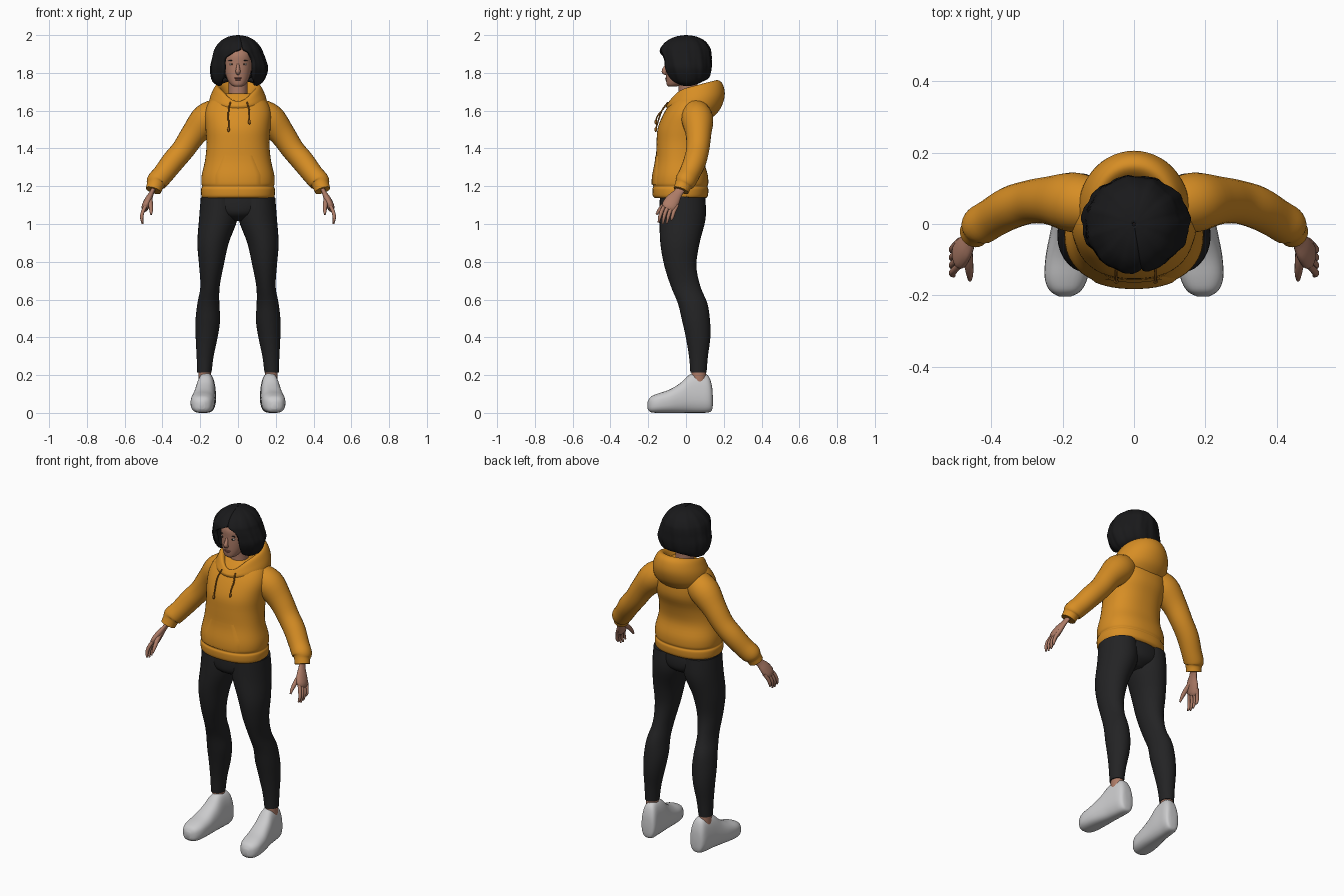
import bpy, bmesh, math
from mathutils import Vector

def material(name, r, g, b):
    m = bpy.data.materials.new(name)
    m.diffuse_color = (r, g, b, 1)
    return m

ORANGE = material("hoodie orange", 0.68, 0.27, 0.018)
CORD = material("cord brown", 0.30, 0.11, 0.01)
BLACK = material("legging black", 0.017, 0.017, 0.018)
HAIR = material("hair black", 0.010, 0.010, 0.011)
SKIN = material("skin", 0.42, 0.20, 0.135)
LIP = material("lip", 0.30, 0.11, 0.085)
WHITE = material("eye white", 0.65, 0.65, 0.62)
IRIS = material("iris brown", 0.05, 0.03, 0.02)
GREY = material("shoe grey", 0.60, 0.60, 0.61)

def smooth(rows, n=4):
    """Catmull-Rom interpolation of parameter rows."""
    out = []
    for i in range(len(rows) - 1):
        a, b, c, d = (rows[max(i - 1, 0)], rows[i], rows[i + 1],
                      rows[min(i + 2, len(rows) - 1)])
        for k in range(n):
            t = k / n
            out.append([0.5 * (2 * q + (r - p) * t + (2 * p - 5 * q + 4 * r - s) * t * t
                               + (3 * q - p - 3 * r + s) * t ** 3)
                        for p, q, r, s in zip(a, b, c, d)])
    return out + [list(rows[-1])]

def oval(a, rx, ry, p=2.0):
    c, s = math.cos(a), math.sin(a)
    return (rx * math.copysign(abs(c) ** (2 / p), c),
            ry * math.copysign(abs(s) ** (2 / p), s))

def skin_rings(name, rings, mat, closed=True, caps=True, fix=True):
    bm = bmesh.new()
    vs = [[bm.verts.new(p) for p in ring] for ring in rings]
    n = len(rings[0])
    for lo, hi in zip(vs, vs[1:]):
        for j in range(n if closed else n - 1):
            k = (j + 1) % n
            bm.faces.new((lo[j], lo[k], hi[k], hi[j]))
    if caps:
        bm.faces.new(vs[0][::-1])
        bm.faces.new(vs[-1])
    if fix:
        bmesh.ops.recalc_face_normals(bm, faces=bm.faces)
    me = bpy.data.meshes.new(name)
    bm.to_mesh(me)
    bm.free()
    me.materials.append(mat)
    ob = bpy.data.objects.new(name, me)
    bpy.context.collection.objects.link(ob)
    return ob

def angles(n):
    return [2 * math.pi * j / n for j in range(n)]

def stack(name, rows, mat, side=1, p=2.0, n=32):
    """Horizontal rings; each row is cx, cy, z, rx, ry."""
    rings = []
    for cx, cy, z, rx, ry in smooth(rows):
        pts = [oval(a, rx, ry, p) for a in angles(n)]
        rings.append([(side * (cx + x), cy + y, z) for x, y in pts])
    return skin_rings(name, rings, mat)

def tube(name, rows, mat, side=1, flat=1.0, n=16, steps=4):
    """Tube along a path; each row is x, y, z, radius."""
    path = smooth(rows, steps)
    rings = []
    for i, (x, y, z, r) in enumerate(path):
        t = Vector(path[min(i + 1, len(path) - 1)][:3]) - Vector(path[max(i - 1, 0)][:3])
        t.normalize()
        u = Vector((0, 1, 0))
        u = (u - t * u.dot(t)).normalized()
        v = t.cross(u)
        ring = [Vector((x, y, z)) + u * r * math.cos(a) + v * r * flat * math.sin(a)
                for a in angles(n)]
        rings.append([(side * q.x, q.y, q.z) for q in ring])
    return skin_rings(name, rings, mat)

def ball(name, loc, size, mat, rot=0):
    bpy.ops.mesh.primitive_uv_sphere_add(segments=20, ring_count=12, radius=1,
                                         location=loc, rotation=(0, rot, 0))
    ob = bpy.context.object
    ob.name, ob.scale = name, size
    ob.data.materials.append(mat)

# Hoodie body
torso = [(0, -.03, 1.137, .186, .135), (0, -.03, 1.15, .194, .146), (0, -.03, 1.185, .195, .148),
         (0, -.03, 1.198, .189, .143), (0, -.03, 1.215, .194, .148), (0, -.03, 1.26, .192, .145),
         (0, -.032, 1.34, .174, .128), (0, -.022, 1.43, .166, .134), (0, -.004, 1.51, .172, .145),
         (0, .012, 1.59, .175, .127), (0, .025, 1.65, .150, .100), (0, .025, 1.69, .09, .065)]
stack("hoodie_body", torso, ORANGE, p=2.3, n=48)

# Front pocket plate following the body
def front_point(x, z, lift):
    rows = smooth(torso)
    _, cy, _, rx, ry = min(rows, key=lambda r: abs(r[2] - z))
    return (x, cy - lift - ry * (1 - abs(x / rx) ** 2.3) ** (1 / 2.3), z)

rings = []
for z in [r[2] for r in smooth(torso) if 1.205 < r[2] < 1.37]:
    w = .125 - .05 * max(0, (z - 1.26) / .11)
    rings.append([front_point(w * (j / 8 - 1), z, .004 if 0 < j < 16 else -.003)
                  for j in range(17)])
skin_rings("pocket", rings, ORANGE, closed=False, caps=False, fix=False)

# Folded hood: cy, z, rx, ry, tilt, front dip
hood = [(.035, 1.555, .125, .095, 0, 0), (.045, 1.60, .152, .135, .05, 0),
        (.05, 1.655, .152, .155, .15, .01), (.048, 1.70, .136, .147, .26, .025),
        (.042, 1.728, .118, .128, .26, .045), (.036, 1.725, .098, .108, .25, .055),
        (.03, 1.69, .078, .082, .2, .05), (.025, 1.64, .058, .055, .1, .02)]
rings = []
for cy, z, rx, ry, tilt, dip in smooth(hood):
    ring = []
    for a in angles(48):
        x, y = oval(a, rx, ry)
        ring.append((x, cy + y, z + tilt * y - dip * max(0, -math.sin(a)) ** 4))
    rings.append(ring)
skin_rings("hood", rings, ORANGE, caps=False)

# Drawstrings with end knots
for x, z in ((-.05, 1.50), (.06, 1.54)):
    tube("drawstring", [(x * .8, -.095, 1.645, .004), (x, -.128, 1.60, .004),
                        (x, -.152, z + .03, .004), (x, -.160, z, .004)], CORD, n=8)
    ball("drawstring_tip", (x, -.160, z), (.007, .007, .013), CORD)

# Hips
stack("hips", [(0, -.02, 1.17, .185, .115), (0, -.018, 1.10, .196, .122),
               (0, -.018, 1.05, .14, .112), (0, -.015, 1.015, .05, .06)], BLACK)

for s, tag in ((1, "left"), (-1, "right")):
    # Legs, ankles
    stack(tag + "_leg", [(.10, -.018, 1.14, .097, .12), (.104, -.018, 1.03, .102, .122),
                         (.132, -.032, .90, .083, .104), (.141, -.030, .78, .065, .085),
                         (.148, -.002, .67, .051, .078), (.157, .035, .58, .058, .078),
                         (.160, .053, .49, .065, .074), (.166, .064, .40, .058, .065),
                         (.174, .066, .30, .045, .050), (.178, .066, .215, .038, .043)],
          BLACK, s, n=28)
    stack(tag + "_ankle", [(.176, .068, .14, .033, .038), (.177, .067, .225, .033, .038)], SKIN, s)

    # Shoes: y, cx, half width, bottom, top
    shoe = [(.142, .162, .015, .04, .09), (.136, .162, .036, .012, .15),
            (.115, .164, .047, .002, .20), (.07, .168, .050, 0, .213), (.02, .172, .053, 0, .203),
            (-.03, .178, .056, 0, .158), (-.09, .185, .060, 0, .122), (-.15, .190, .058, 0, .102),
            (-.187, .192, .042, .004, .085), (-.203, .193, .016, .02, .06)]
    rings = []
    for y, cx, w, b, t in smooth(shoe):
        ring = []
        for a in angles(28):
            x, z = oval(a, w, (t - b) / 2, 2.7)
            z += (t + b) / 2
            ring.append((s * (cx + x * (1.04 - 1.6 * max(0, z - .08))), y, max(z, 0)))
        rings.append(ring)
    skin_rings(tag + "_shoe", rings, GREY)

    # Sleeves with bulge above a narrow cuff
    tube(tag + "_sleeve", [(.09, .045, 1.60, .070), (.165, .060, 1.555, .084),
                           (.235, .066, 1.475, .068), (.29, .062, 1.395, .061),
                           (.345, .046, 1.33, .060), (.395, .018, 1.265, .056),
                           (.43, -.004, 1.225, .055), (.438, -.014, 1.207, .045),
                           (.448, -.026, 1.178, .042)], ORANGE, s, n=24)
    # Hands
    tube(tag + "_palm", [(.442, -.015, 1.20, .025), (.457, -.042, 1.165, .025),
                         (.474, -.068, 1.13, .038), (.489, -.088, 1.095, .041),
                         (.494, -.097, 1.078, .030)], SKIN, s, flat=.5)
    for k in range(4):
        y = -.125 + .022 * k
        drop = (.004, .012, .008, -.008)[k]
        tube(tag + "_finger", [(.488, y + .012, 1.10, .010), (.504, y - .005, 1.065, .010),
                               (.510, y - .014, 1.035, .009), (.505, y - .02, 1.012 - drop, .005)],
             SKIN, s, n=10)
    tube(tag + "_thumb", [(.466, -.075, 1.135, .014), (.463, -.112, 1.105, .013),
                          (.460, -.140, 1.075, .010), (.460, -.157, 1.05, .005)], SKIN, s, n=10)

    # Eyes and brows
    ball(tag + "_eye", (s * .033, -.096, 1.846), (.013, .007, .0055), WHITE)
    ball(tag + "_iris", (s * .033, -.1005, 1.846), (.005, .004, .005), IRIS)
    ball(tag + "_brow", (s * .035, -.099, 1.866), (.017, .005, .003), HAIR, s * .12)

# Neck, head and face
stack("neck", [(0, .02, 1.60, .06, .06), (0, .012, 1.69, .050, .050), (0, .01, 1.80, .052, .055)], SKIN)
stack("head", [(0, -.072, 1.727, .018, .020), (0, -.062, 1.738, .038, .040),
               (0, -.042, 1.77, .058, .064), (0, -.025, 1.81, .070, .083),
               (0, -.015, 1.85, .076, .093), (0, -.010, 1.90, .078, .097),
               (0, 0, 1.95, .060, .075), (0, 0, 1.975, .03, .04)], SKIN, p=2.15)
tube("nose", [(0, -.098, 1.858, .006), (0, -.107, 1.835, .008), (0, -.116, 1.808, .013),
              (0, -.102, 1.795, .009)], SKIN)
ball("upper_lip", (0, -.103, 1.772, ), (.021, .007, .0045), LIP)
ball("lower_lip", (0, -.101, 1.764), (.018, .008, .005), LIP)

# Bob haircut: cx, cy, z, rx, ry, half gap angle, gap shift
bob = [(0, .015, 1.748, .100, .085, 1.0, 0), (0, .012, 1.768, .134, .112, .66, 0),
       (.005, .005, 1.82, .152, .130, .54, 0), (.003, 0, 1.87, .142, .135, .58, .02),
       (0, -.003, 1.905, .132, .136, .36, .12), (0, -.004, 1.932, .121, .130, .02, .18),
       (0, -.002, 1.968, .092, .102, 0, .18), (0, 0, 1.992, .05, .055, 0, .18),
       (0, 0, 2.0, .004, .004, 0, .18)]
rings = []
for cx, cy, z, rx, ry, gap, shift in smooth(bob):
    ring = []
    gap = max(gap, .001)
    for j in range(73):
        a = -math.pi / 2 + shift + gap + (2 * math.pi - 2 * gap) * j / 72
        wave = 1 + .018 * math.sin(11 * a + 14 * z) + .008 * math.sin(23 * a)
        x, y = oval(a, rx * wave, ry * wave)
        low = max(0, (1.82 - z) / .07)
        ring.append((cx + x, cy + y, z - .018 * low * math.cos(a) ** 2 + .012 * low * max(0, math.sin(a))))
    rings.append(ring)
hair = skin_rings("hair", rings, HAIR, closed=False, caps=False, fix=False)
mod = hair.modifiers.new("thickness", 'SOLIDIFY')
mod.thickness, mod.offset = .02, -1
ball("hair_inner", (0, .035, 1.855), (.118, .085, .10), HAIR)

# Smooth shading that keeps sharp edges
bpy.ops.object.select_all(action='SELECT')
bpy.context.view_layer.objects.active = hair
bpy.ops.object.shade_smooth_by_angle(angle=math.radians(50))
